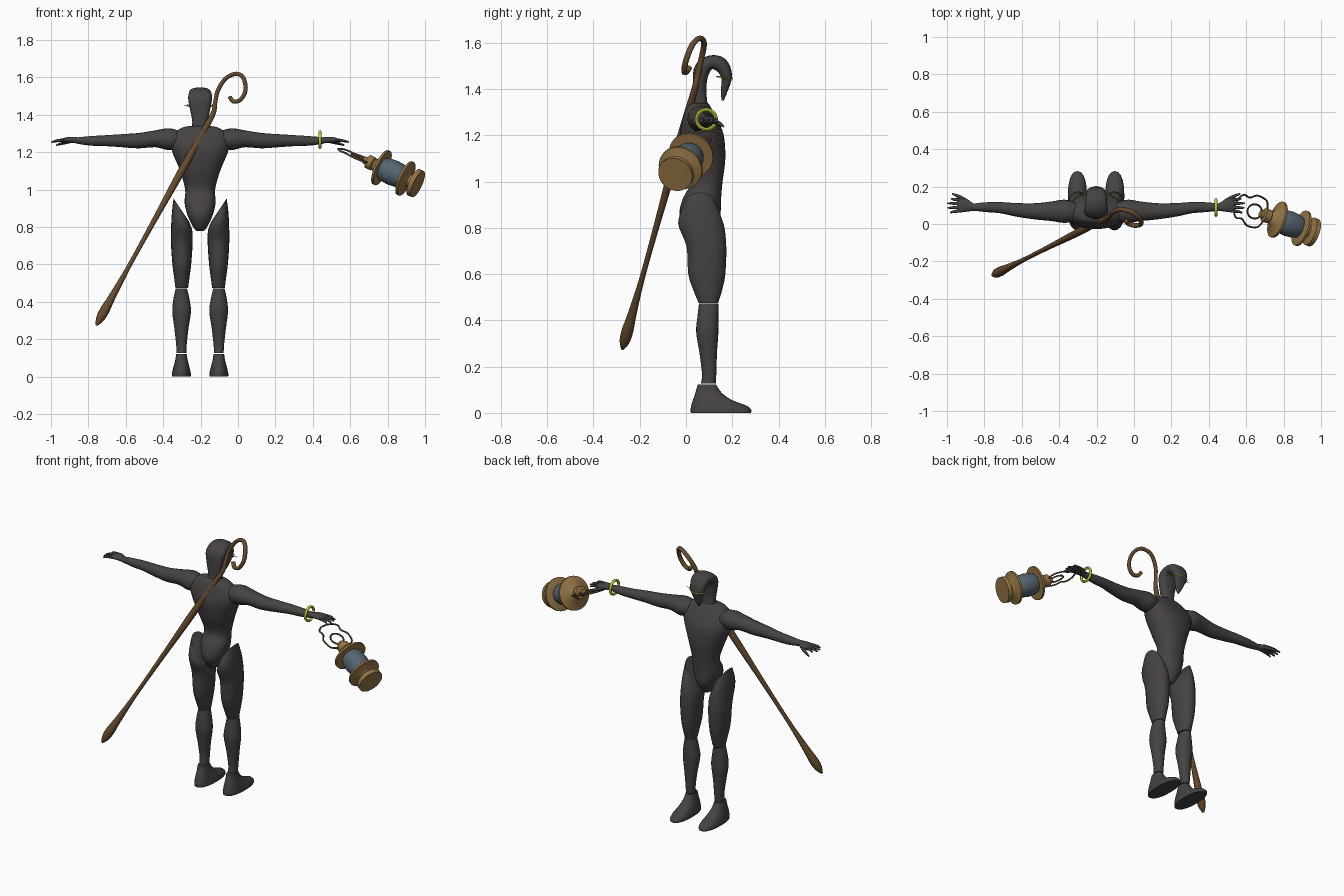
import bpy, bmesh, math
from mathutils import Vector

old = bpy.data.objects.get("Cube")
if old:
    bpy.data.objects.remove(old, do_unlink=True)

X, Y, Z = Vector((1, 0, 0)), Vector((0, 1, 0)), Vector((0, 0, 1))
MID = Vector((-0.2025, 0, 0))       # body centre line


def material(name, *rgb):
    m = bpy.data.materials.new(name)
    m.use_nodes = True
    m.diffuse_color = (*rgb, 1)
    m.node_tree.nodes["Principled BSDF"].inputs["Base Color"].default_value = (*rgb, 1)
    return m


DARK = material("charcoal", 0.062, 0.055, 0.055)
WOOD = material("brown wood", 0.13, 0.07, 0.027)
BRASS = material("old brass", 0.29, 0.175, 0.06)
GLASS = material("blue grey glass", 0.09, 0.13, 0.16)
LIME = material("lime yellow", 0.55, 0.6, 0.04)
WIRE = material("dark wire", 0.1, 0.065, 0.035)


def finish(obj, name, mat, angle=45):
    obj.name = name
    obj.data.materials.clear()
    obj.data.materials.append(mat)
    bpy.ops.object.select_all(action='DESELECT')
    bpy.context.view_layer.objects.active = obj
    obj.select_set(True)
    bpy.ops.object.shade_smooth_by_angle(angle=math.radians(angle))
    return obj


def new_object(bm, name, mat, angle=45):
    bmesh.ops.recalc_face_normals(bm, faces=bm.faces)
    mesh = bpy.data.meshes.new(name)
    bm.to_mesh(mesh)
    bm.free()
    obj = bpy.data.objects.new(name, mesh)
    bpy.context.collection.objects.link(obj)
    return finish(obj, name, mat, angle)


def smooth_rows(rows, steps):
    """Catmull-Rom interpolation of every value in the rows."""
    out = []
    for i in range(len(rows) - 1):
        a, b = rows[max(i - 1, 0)], rows[i]
        c, d = rows[i + 1], rows[min(i + 2, len(rows) - 1)]
        for k in range(steps):
            t = k / steps
            out.append([q + t / 2 * (r - p + t * (2 * p - 5 * q + 4 * r - s
                        + t * (3 * (q - r) + s - p)))
                        for p, q, r, s in zip(a, b, c, d)])
    return out + [list(rows[-1])]


def sweep(name, rows, mat, ref, axis=None, origin=MID, sides=20, power=2.0, steps=4, warp=None):
    """Skin rows of x, y, z, half width along ref, half width across."""
    rows = smooth_rows(rows, steps)
    pts = [Vector(r[:3]) for r in rows]
    bm = bmesh.new()
    loops = []
    for i, (p, r) in enumerate(zip(pts, rows)):
        t = axis or (pts[min(i + 1, len(pts) - 1)] - pts[max(i - 1, 0)]).normalized()
        u = (ref - t * ref.dot(t)).normalized()
        v = t.cross(u)
        loop = []
        for k in range(sides):
            a = math.tau * k / sides
            c, s = math.cos(a), math.sin(a)
            c = math.copysign(abs(c) ** (2 / power), c)
            s = math.copysign(abs(s) ** (2 / power), s)
            co = p + u * c * max(r[3], 0.001) + v * s * max(r[4], 0.001)
            loop.append(bm.verts.new(origin + (warp(co) if warp else co)))
        loops.append(loop)
    for a, b in zip(loops, loops[1:]):
        for k in range(sides):
            j = (k + 1) % sides
            bm.faces.new((a[k], a[j], b[j], b[k]))
    bm.faces.new(loops[0])
    bm.faces.new(loops[-1])
    return new_object(bm, name, mat)


# Torso, tapering into a V-shaped pelvis: z, half width, y, half depth
torso = [(1.34, .06, .06, .035), (1.325, .11, .055, .05), (1.27, .16, .06, .075),
         (1.2, .148, .068, .095), (1.1, .107, .08, .09), (1.0, .08, .09, .068),
         (.93, .083, .07, .082), (.86, .066, .06, .088), (.8, .037, .06, .06), (.78, .02, .06, .04)]
sweep("torso", [(0, y, z, w, d) for z, w, y, d in torso], DARK, X, Z, sides=28, power=2.3)

# Neck and hooked head ending in a downward beak: y, z, half width, half thickness
head = [(.06, 1.3, .05, .04), (.06, 1.36, .042, .03), (.06, 1.43, .054, .03), (.07, 1.485, .064, .035),
        (.105, 1.515, .06, .03), (.15, 1.505, .055, .032), (.175, 1.455, .045, .024),
        (.165, 1.39, .025, .014), (.158, 1.35, .006, .005)]
sweep("head_and_beak", [(0, *r) for r in head], DARK, X, power=2.5)

# Thin face chain and whiskers
chain = [(.07 * math.sin(a), .125 + .075 * math.cos(a), 1.455 - .01 * math.cos(a), .003, .003)
         for a in (-1.5, -1, -.5, 0, .5, 1, 1.5)]
sweep("face_chain", chain, LIME, Z, sides=6)
for s, side in ((1, "left"), (-1, "right")):
    sweep(side + "_whisker", [(s * .03, .17, 1.44, .0015, .0015), (s * .085, .16, 1.45, .0015, .0015)],
          WIRE, Z, sides=4, steps=1)

# Limb tables: z, outward offset, half width, y, half depth
thigh = [(.89, .1, .042, .06, .07), (.82, .098, .055, .064, .098), (.72, .098, .058, .088, .086),
         (.6, .098, .05, .09, .08), (.53, .098, .041, .094, .062), (.475, .098, .034, .097, .042)]
shin = [(.472, .1, .03, .098, .042), (.42, .1, .042, .095, .045), (.35, .099, .05, .092, .048),
        (.26, .1, .038, .096, .038), (.17, .1, .028, .1, .031), (.128, .1, .026, .097, .032)]
foot = [(.122, .1, .028, .09, .04), (.085, .1, .034, .098, .058), (.055, .1, .042, .115, .085),
        (.03, .1, .048, .143, .121), (.012, .1, .051, .151, .131), (0, .1, .05, .151, .13)]
# Arm: outward distance, y, z, half depth, half height
arm = [(.11, .065, 1.27, .05, .045), (.17, .068, 1.27, .062, .058), (.24, .068, 1.272, .052, .045),
       (.33, .068, 1.262, .043, .041), (.43, .076, 1.262, .036, .034), (.51, .087, 1.262, .03, .029),
       (.59, .09, 1.261, .026, .025), (.665, .09, 1.263, .018, .016)]
palm = [(.655, .09, 1.264, .019, .016), (.69, .098, 1.266, .032, .017),
        (.725, .1, 1.265, .038, .013), (.74, .1, 1.262, .036, .009)]

for s, side in ((1, "left"), (-1, "right")):
    def slant(co):
        f = min(max((co.z - .7) / .19, 0), 1)
        return co + Z * 1.5 * f * f * (abs(co.x) - .1)

    for part, rows, warp, p in (("thigh", thigh, slant, 2.1), ("shin", shin, None, 2.1),
                                ("foot", foot, None, 2.3)):
        sweep(f"{side}_{part}", [(s * x, y, z, w, d) for z, x, w, y, d in rows],
              DARK, X, Z, power=p, warp=warp)
    for part, rows in (("arm", arm), ("palm", palm)):
        sweep(f"{side}_{part}", [(s * x, *r) for x, *r in rows], DARK, Y, X)
    # Fingers fan out, longest in the middle
    for i, tip in enumerate((.775, .795, .793, .78)):
        y = .128 - .019 * i
        sweep(f"{side}_finger_{i + 1}", [(s * .725, y, 1.265, .009, .009),
              (s * .76, y + .004 - .003 * i, 1.263, .008, .008),
              (s * tip, y + .008 - .006 * i, 1.254, .004, .004)], DARK, Y, sides=8, steps=2)
    sweep(side + "_thumb", [(s * .685, .115, 1.262, .013, .011), (s * .73, .145, 1.25, .01, .009),
          (s * .77, .162, 1.238, .004, .004)], DARK, Y, sides=8, steps=2)

# Bracelet on the left wrist
bpy.ops.mesh.primitive_torus_add(major_segments=32, minor_segments=8, major_radius=.042, minor_radius=.008,
                                 location=(.438, .088, 1.268), rotation=(0, math.pi / 2, 0))
finish(bpy.context.object, "bracelet", LIME)

# Crook staff: straight shaft with a bulb foot and a curled top
low, high = Vector((-.757, -.275, .275)), Vector((-.136, .037, 1.4))
shaft = [(0, .006), (.03, .022), (.07, .026), (.13, .02), (.28, .012), (.5, .014), (.72, .02), (.88, .018), (1, .014)]
staff = [(*low.lerp(high, t), r, r) for t, r in shaft]
curl = [(-.123, .05, 1.46), (-.108, .066, 1.53), (-.065, .078, 1.595), (-.008, .062, 1.62),
        (.03, .03, 1.595), (.04, .002, 1.53), (.012, -.008, 1.48), (-.025, 0, 1.472), (-.043, .015, 1.495)]
staff += [(*p, .013, .011) for p in curl]
sweep("crook_staff", staff, WOOD, Vector((.4, .9, 0)), origin=Vector(), sides=12)

# Lantern, turned around a tilted axis
HUB, AXIS = Vector((.762, .025, 1.12)), Vector((.885, -.32, -.4)).normalized()
WIDE = AXIS.cross(Z).normalized()


def turned(name, profile, mat):
    bm = bmesh.new()
    vs = [bm.verts.new((r, 0, t)) for r, t in profile]
    edges = [bm.edges.new(pair) for pair in zip(vs, vs[1:])]
    bmesh.ops.spin(bm, geom=vs + edges, cent=(0, 0, 0), axis=Z, angle=math.tau, steps=32)
    bmesh.ops.remove_doubles(bm, verts=bm.verts, dist=.0002)
    bmesh.ops.rotate(bm, verts=bm.verts, matrix=AXIS.to_track_quat('Z', 'Y').to_matrix())
    bmesh.ops.translate(bm, verts=bm.verts, vec=HUB)
    return new_object(bm, name, mat, 30)


turned("lantern_cap", [(0, -.1), (.02, -.1), (.022, -.083), (.037, -.078), (.037, -.045), (.028, -.04),
                       (.045, -.02), (.1, .0), (.1, .012), (0, .012)], BRASS)
turned("lantern_glass", [(.056, .01), (.065, .035), (.069, .075), (.065, .115), (.056, .142)], GLASS)
turned("lantern_base", [(0, .14), (.06, .14), (.098, .148), (.098, .16), (.045, .172), (.035, .18),
                        (.035, .195), (.077, .205), (.077, .23), (0, .23)], BRASS)


# Wire handle: a wide bail and a small ring
def wire(name, path):
    rows = [(*(HUB + AXIS * t + WIDE * w), .005, .005) for t, w in path]
    sweep(name, rows, WIRE, AXIS.cross(WIDE), origin=Vector(), sides=8)


half = [(-.07, .035), (-.09, .075), (-.15, .085), (-.19, .06), (-.225, .065), (-.25, .03)]
wire("lantern_bail", half + [(t, -w) for t, w in reversed(half)])
wire("lantern_ring", [(-.135 + .042 * math.cos(a), .038 * math.sin(a))
                      for a in [math.tau * k / 12 for k in range(13)]])
